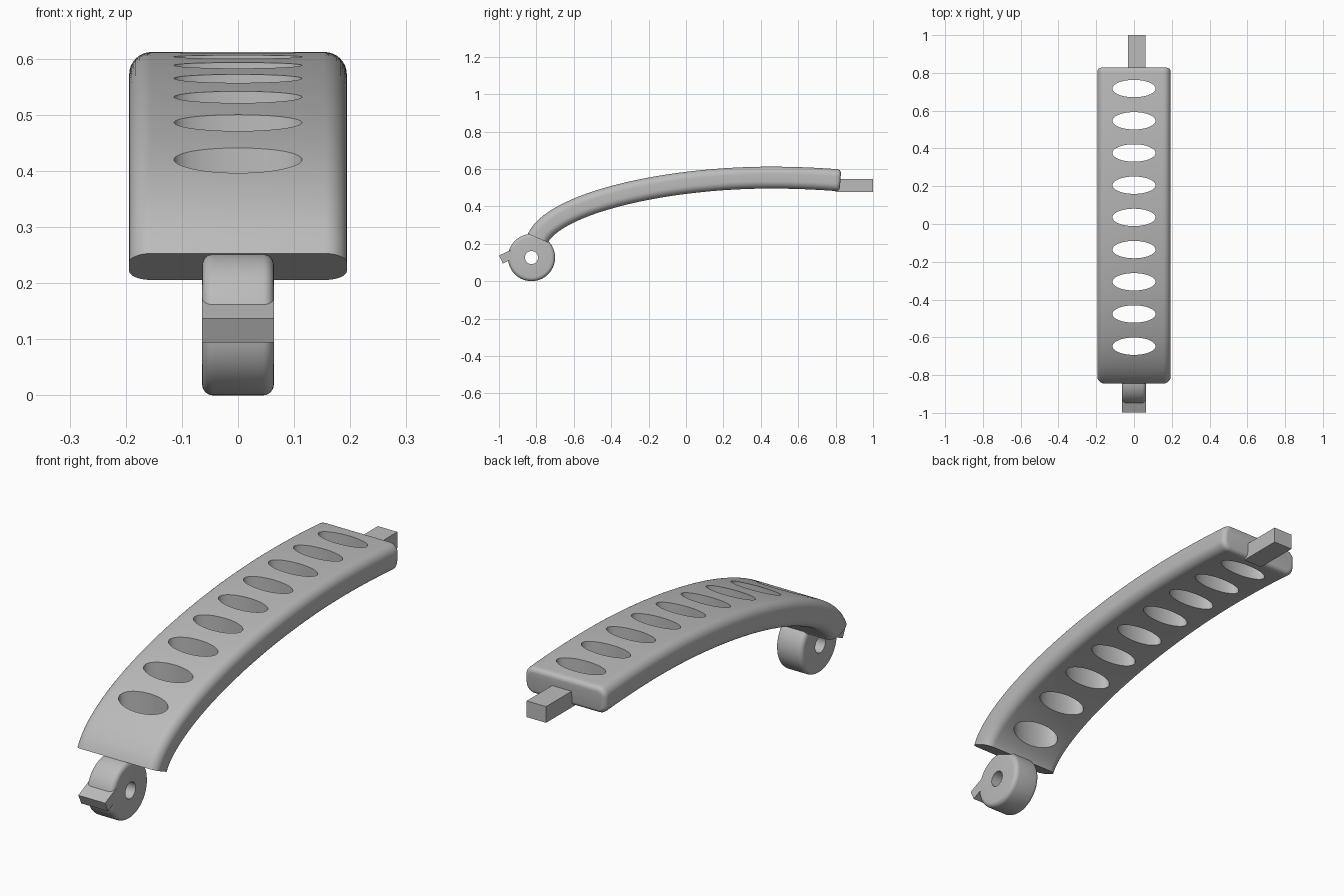
import bpy, bmesh
from math import sin, cos, pi, radians
from mathutils import Vector, Matrix
from mathutils.geometry import interpolate_bezier

if "Cube" in bpy.data.objects:
    bpy.data.objects.remove(bpy.data.objects["Cube"])

grey = bpy.data.materials.new("light_grey")
grey.use_nodes = True
grey.diffuse_color = (0.5, 0.5, 0.5, 1)
grey.node_tree.nodes["Principled BSDF"].inputs["Base Color"].default_value = grey.diffuse_color


def finish(name, bm):
    bmesh.ops.recalc_face_normals(bm, faces=bm.faces)
    mesh = bpy.data.meshes.new(name)
    bm.to_mesh(mesh)
    bm.free()
    mesh.materials.append(grey)
    ob = bpy.data.objects.new(name, mesh)
    bpy.context.collection.objects.link(ob)
    return ob


def smooth(ob):
    bpy.ops.object.select_all(action="DESELECT")
    ob.select_set(True)
    bpy.context.view_layer.objects.active = ob
    bpy.ops.object.shade_smooth_by_angle(angle=radians(35))


def loft(bm, rings, closed=False):
    """Skin a list of point loops, capping the ends unless they form a ring."""
    loops = [[bm.verts.new(p) for p in ring] for ring in rings]
    pairs = list(zip(loops, loops[1:]))
    if closed:
        pairs.append((loops[-1], loops[0]))
    else:
        bm.faces.new(loops[0])
        bm.faces.new(loops[-1])
    for a, b in pairs:
        for i in range(len(a)):
            j = (i + 1) % len(a)
            bm.faces.new((a[i], a[j], b[j], b[i]))


def rounded_rect(half_w, half_h, r, steps=8):
    pts = []
    for k, (sx, sy) in enumerate(((1, 1), (-1, 1), (-1, -1), (1, -1))):
        for i in range(steps + 1):
            a = (k + i / steps) * pi / 2
            pts.append((sx * (half_w - r) + r * cos(a), sy * (half_h - r) + r * sin(a)))
    return pts


# Arched bar: rounded section swept along its top profile
HALF_W, THICK, FILLET = 0.194, 0.117, 0.02
start, crest, end = [Vector((0, y, z)) for y, z in ((-0.845, 0.253), (0.45, 0.612), (0.83, 0.597))]
path = interpolate_bezier(start, Vector((0, -0.745, 0.48)), Vector((0, -0.1, 0.612)), crest, 40)
path += interpolate_bezier(crest, Vector((0, 0.58, 0.612)), Vector((0, 0.7, 0.607)), end, 12)[1:]


def station(point, tangent, inset=0):
    tangent = tangent.normalized()
    up = Vector((0, -tangent.z, tangent.y))
    section = rounded_rect(HALF_W - inset, THICK / 2 - inset, 0.04 - inset)
    return [point + up * (v - THICK / 2) + Vector((u, 0, 0)) for u, v in section]


rings = []
for i, p in enumerate(path[:-1]):
    tan = Vector((0, 0.1, 0.227)) if i == 0 else path[i + 1] - path[i - 1]
    rings.append(station(p, tan))
last = path[-1] - path[-2]
for i in range(6):
    a = i / 5 * pi / 2
    rings.append(station(end - last.normalized() * FILLET * (1 - sin(a)), last, FILLET * (1 - cos(a))))
bm = bmesh.new()
loft(bm, rings)
bar = finish("arched_bar", bm)

# Row of vertical oval holes
bm = bmesh.new()
for i in range(9):
    yc = 0.717 - 0.1705 * i
    oval = [(0.114 * cos(a), yc + 0.046 * sin(a)) for a in (k * pi / 32 for k in range(64))]
    loft(bm, [[(x, y, z) for x, y in oval] for z in (0, 1)])
cutter = finish("hole_cutter", bm)
cutter.hide_render = True
mod = bar.modifiers.new("holes", "BOOLEAN")
mod.operation, mod.solver, mod.object = "DIFFERENCE", "EXACT", cutter
bpy.context.view_layer.objects.active = bar
bpy.ops.object.modifier_apply(modifier=mod.name)
bpy.data.objects.remove(cutter)
smooth(bar)

# Hinge knuckle: disc with rounded rims and a pin hole
CY, CZ, R, HOLE, HALF = -0.826, 0.126, 0.126, 0.035, 0.064
profile = [(-HALF, HOLE), (HALF, HOLE)]
rim = [(HALF - 0.02 + 0.02 * cos(a), R - 0.02 + 0.02 * sin(a)) for a in (k * pi / 12 for k in range(7))]
profile += rim + [(-x, r) for x, r in reversed(rim)]
bm = bmesh.new()
loft(bm, [[(x, CY + r * cos(a), CZ + r * sin(a)) for x, r in profile]
          for a in (k * pi / 36 for k in range(72))], closed=True)
smooth(finish("hinge_knuckle", bm))


def block(name, centre, size, tilt=0):
    bm = bmesh.new()
    bmesh.ops.create_cube(bm, size=1, matrix=Matrix.Translation(centre)
                          @ Matrix.Rotation(tilt, 4, "X") @ Matrix.Diagonal((*size, 1)))
    return finish(name, bm)


# Tilted tab on the knuckle and square tongue at the far end
block("knuckle_tab", (0, -0.944, 0.137), (2 * HALF, 0.1, 0.047), radians(25))
block("end_tongue", (0.0155, 0.9, 0.511), (0.093, 0.2, 0.07))
